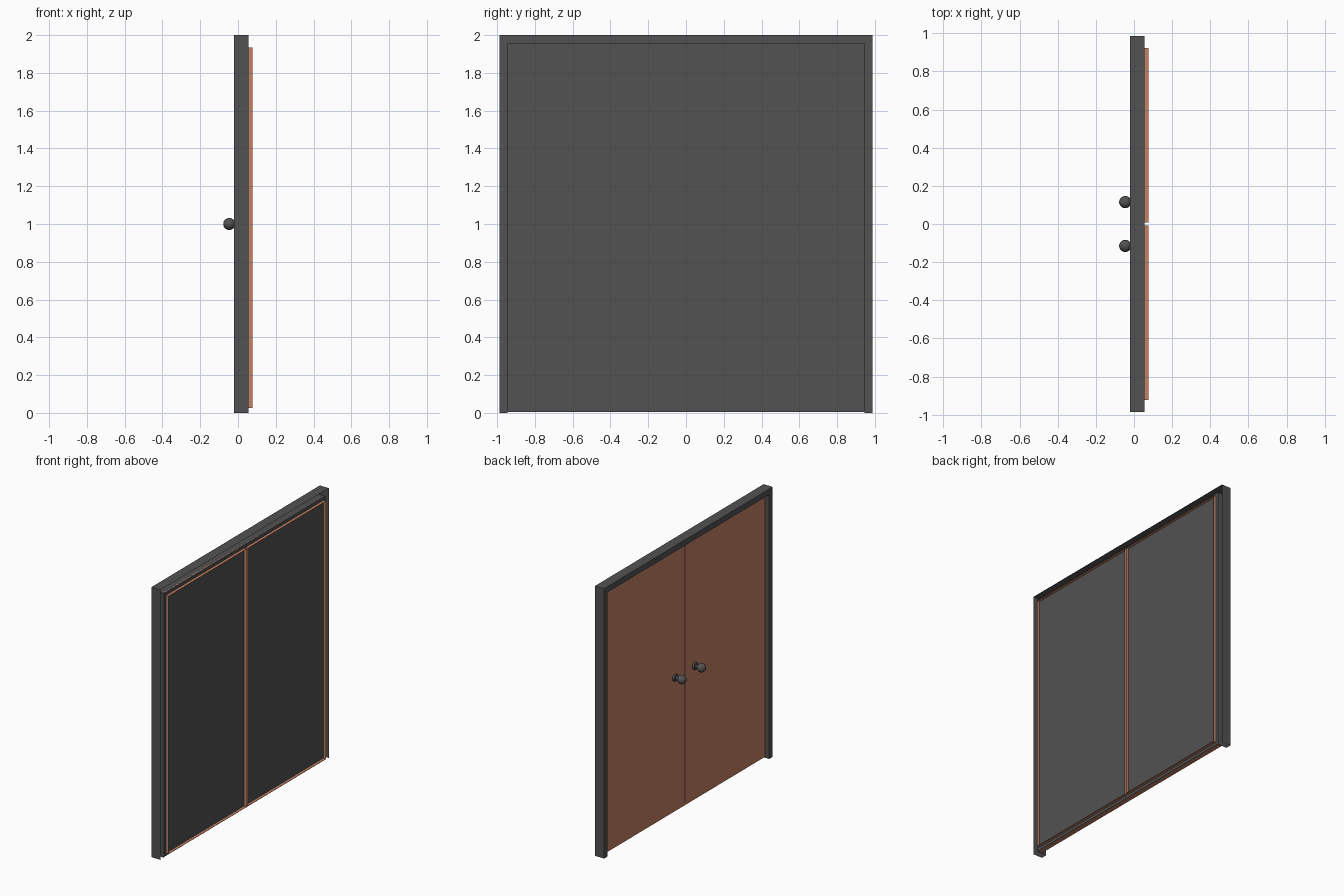
import bpy, bmesh, math

if "Cube" in bpy.data.objects:
    bpy.data.objects.remove(bpy.data.objects["Cube"])

def material(name, rgb):
    m = bpy.data.materials.new(name)
    m.diffuse_color = (*rgb, 1)
    m.use_nodes = True
    m.node_tree.nodes["Principled BSDF"].inputs["Base Color"].default_value = m.diffuse_color
    return m

DARK = material("dark_metal", (0.085, 0.085, 0.085))
COPPER = material("copper_wood", (0.55, 0.22, 0.13))

def finish(bm, name, mat):
    me = bpy.data.meshes.new(name)
    bm.to_mesh(me)
    bm.free()
    me.materials.append(mat)
    ob = bpy.data.objects.new(name, me)
    bpy.context.collection.objects.link(ob)
    return ob

def box(name, lo, hi, mat, open_back=False):
    bm = bmesh.new()
    bmesh.ops.create_cube(bm, size=1)
    for v in bm.verts:
        v.co = [(a + b) / 2 + c * (b - a) for a, b, c in zip(lo, hi, v.co)]
    bm.normal_update()
    if open_back:
        back = [f for f in bm.faces if f.normal.x > 0.9]
        bmesh.ops.delete(bm, geom=back, context='FACES_ONLY')
    return finish(bm, name, mat)

# Door frame: a channel, open at the back, swept up, across and down
HALF, TOP, FRONT, BACK, WIDTH = 0.987, 2.0, -0.02, 0.055, 0.042
profile = [(0, BACK), (0, FRONT), (WIDTH, FRONT), (WIDTH, BACK)]
bm = bmesh.new()
rows = []
for inset, x in profile:
    w, h = HALF - inset, TOP - inset
    rows.append([bm.verts.new((x, y, z)) for y, z in ((-w, 0), (-w, h), (w, h), (w, 0))])
for a, b in zip(rows, rows[1:]):
    for i in range(3):
        bm.faces.new((a[i], a[i + 1], b[i + 1], b[i]))
bmesh.ops.recalc_face_normals(bm, faces=bm.faces)
finish(bm, "door_frame", DARK)

# Core filling the opening, with a dark backing sheet
INNER = HALF - WIDTH
box("door_core", (0.016, -INNER, 0.005), (0.052, INNER, TOP - WIDTH), COPPER)
box("backing_sheet", (0.052, -INNER, 0.005), (BACK, INNER, TOP - WIDTH), DARK)

# Two door leaves (thin shells whose rims stand out at the back) and their knobs
for side, s in (("left", 1), ("right", -1)):
    y0, y1 = sorted((s * 0.007, s * 0.923))
    box(side + "_door", (0.012, y0, 0.025), (0.077, y1, 1.935), COPPER, open_back=True)

    y = s * 0.115
    for part, r, x, depth in (("rose", 0.026, 0.006, 0.016), ("stem", 0.013, -0.015, 0.04)):
        bpy.ops.mesh.primitive_cylinder_add(vertices=24, radius=r, depth=depth,
                                            location=(x, y, 1), rotation=(0, math.pi / 2, 0))
        ob = bpy.context.object
        ob.name = f"{side}_knob_{part}"
        ob.data.materials.append(DARK)
        bpy.ops.object.shade_smooth_by_angle()
    bpy.ops.mesh.primitive_uv_sphere_add(segments=24, ring_count=16, radius=0.032,
                                         location=(-0.046, y, 1), rotation=(0, math.pi / 2, 0))
    ob = bpy.context.object
    ob.name = side + "_knob"
    ob.data.materials.append(DARK)
    bpy.ops.object.shade_smooth_by_angle()
